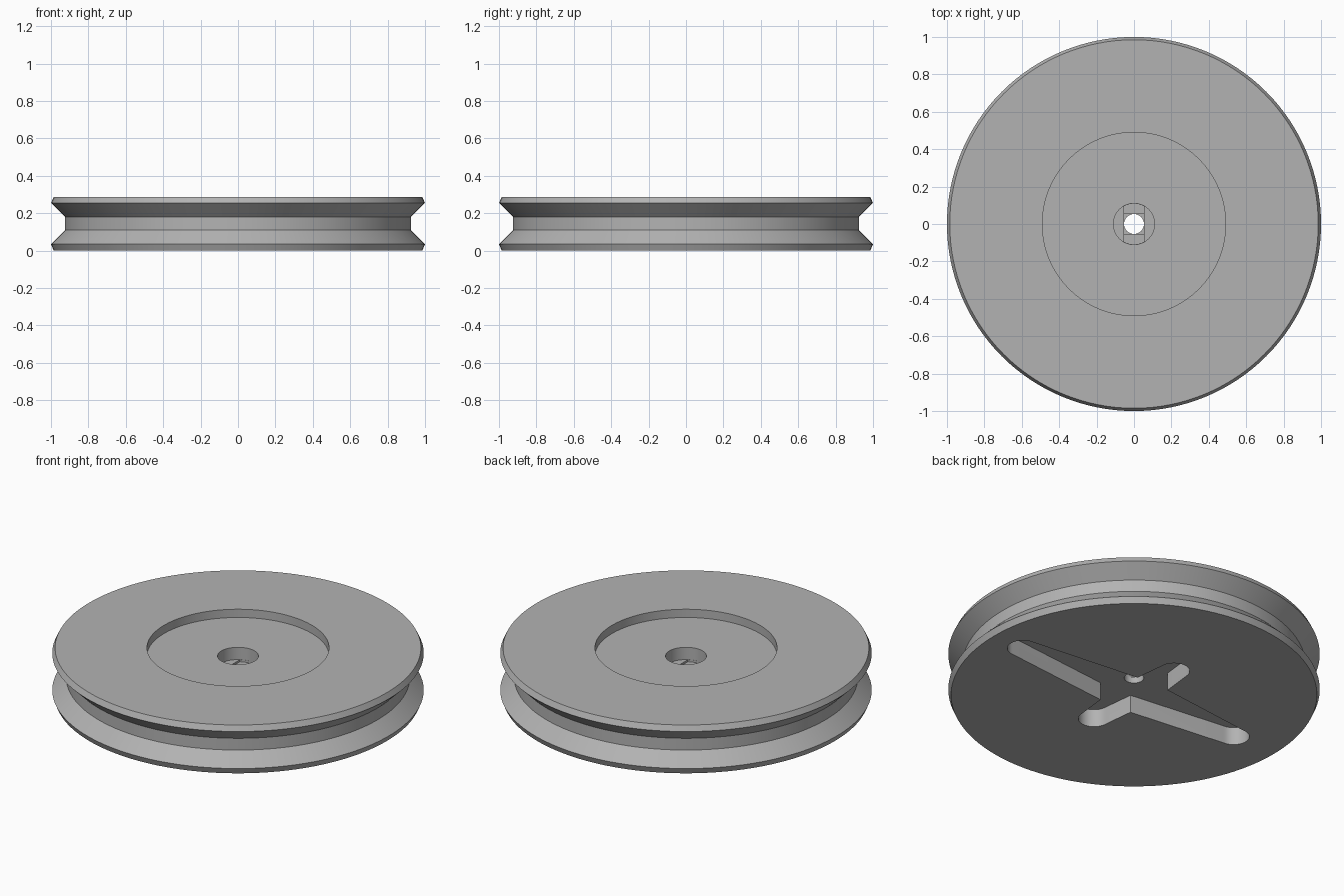
import bpy
import bmesh
from math import sin, cos, pi, asin, radians

SEGMENTS = 128

cube = bpy.data.objects.get("Cube")
if cube:
    bpy.data.objects.remove(cube, do_unlink=True)

# Single plain grey material
grey = bpy.data.materials.new("light_grey_plastic")
grey.use_nodes = True
colour = (0.45, 0.45, 0.45, 1)
grey.diffuse_color = colour
grey.node_tree.nodes["Principled BSDF"].inputs["Base Color"].default_value = colour


def make_object(name, bm):
    bmesh.ops.recalc_face_normals(bm, faces=bm.faces)
    mesh = bpy.data.meshes.new(name)
    bm.to_mesh(mesh)
    bm.free()
    mesh.materials.append(grey)
    obj = bpy.data.objects.new(name, mesh)
    bpy.context.scene.collection.objects.link(obj)
    return obj


def lathe(name, profile):
    """Revolve a closed (radius, height) profile around z."""
    bm = bmesh.new()
    rings = [[bm.verts.new((r * cos(2 * pi * i / SEGMENTS), r * sin(2 * pi * i / SEGMENTS), z))
              for i in range(SEGMENTS)] for r, z in profile]
    for k, ring in enumerate(rings):
        after = rings[(k + 1) % len(rings)]
        for i in range(SEGMENTS):
            j = (i + 1) % SEGMENTS
            bm.faces.new((ring[i], ring[j], after[j], after[i]))
    return make_object(name, bm)


def prism(name, outline, low, high):
    """Extrude a flat outline from one height to another."""
    bm = bmesh.new()
    face = bm.faces.new([bm.verts.new((x, y, low)) for x, y in outline])
    top = bmesh.ops.extrude_face_region(bm, geom=[face])["geom"]
    verts = [v for v in top if isinstance(v, bmesh.types.BMVert)]
    bmesh.ops.translate(bm, verts=verts, vec=(0, 0, high - low))
    return make_object(name, bm)


def arc(cx, cy, radius, start, end, steps=20):
    return [(cx + radius * cos(start + (end - start) * i / steps),
             cy + radius * sin(start + (end - start) * i / steps)) for i in range(steps + 1)]


def cut(target, cutter):
    cutter.hide_render = True
    mod = target.modifiers.new("cut", "BOOLEAN")
    mod.operation = "DIFFERENCE"
    mod.solver = "EXACT"
    mod.object = cutter
    bpy.context.view_layer.objects.active = target
    bpy.ops.object.modifier_apply(modifier=mod.name)
    bpy.data.objects.remove(cutter, do_unlink=True)


# Wheel body: V-groove rim, shallow dish, counterbore and shaft hole
HOLE, BORE, BORE_FLOOR = 0.053, 0.11, 0.165
wheel = lathe("pulley_wheel", [
    (HOLE, 0), (0.985, 0), (1, 0.035), (0.925, 0.11), (0.925, 0.18), (1, 0.255),
    (0.985, 0.287), (0.49, 0.287), (0.49, 0.238), (BORE, 0.238),
    (BORE, BORE_FLOOR), (HOLE, BORE_FLOOR)])

# Cross-shaped recess underneath: tapered arms with round tips
TIP = 0.085
corner_x, corner_y = 0.105, 0.155
cross = arc(0.78, 0, TIP, -pi / 2, pi / 2) + [(corner_x, corner_y)]
cross += arc(0, 0.335, TIP, 0, pi) + [(-corner_x, corner_y)]
cross += arc(-0.70, 0, TIP, pi / 2, 3 * pi / 2) + [(-corner_x, -corner_y)]
cross += arc(0, -0.335, TIP, pi, 2 * pi) + [(corner_x, -corner_y)]
cut(wheel, prism("cross_cutter", cross, -0.05, 0.105))

# Stepped bridging below the counterbore: a slot, then a square
STEP = 0.012
side = HOLE + 0.001
reach = BORE - 0.001
tilt = asin(side / reach)
slot = arc(0, 0, reach, pi / 2 - tilt, pi / 2 + tilt) + arc(0, 0, reach, 3 * pi / 2 - tilt, 3 * pi / 2 + tilt)
square = [(side, side), (-side, side), (-side, -side), (side, -side)]
cut(wheel, prism("slot_cutter", slot, BORE_FLOOR - STEP, BORE_FLOOR + 0.02))
cut(wheel, prism("square_cutter", square, BORE_FLOOR - 2 * STEP, BORE_FLOOR + 0.02))

# Smooth round walls, crisp edges
bpy.ops.object.select_all(action="DESELECT")
wheel.select_set(True)
bpy.context.view_layer.objects.active = wheel
bpy.ops.object.shade_smooth_by_angle(angle=radians(20))
